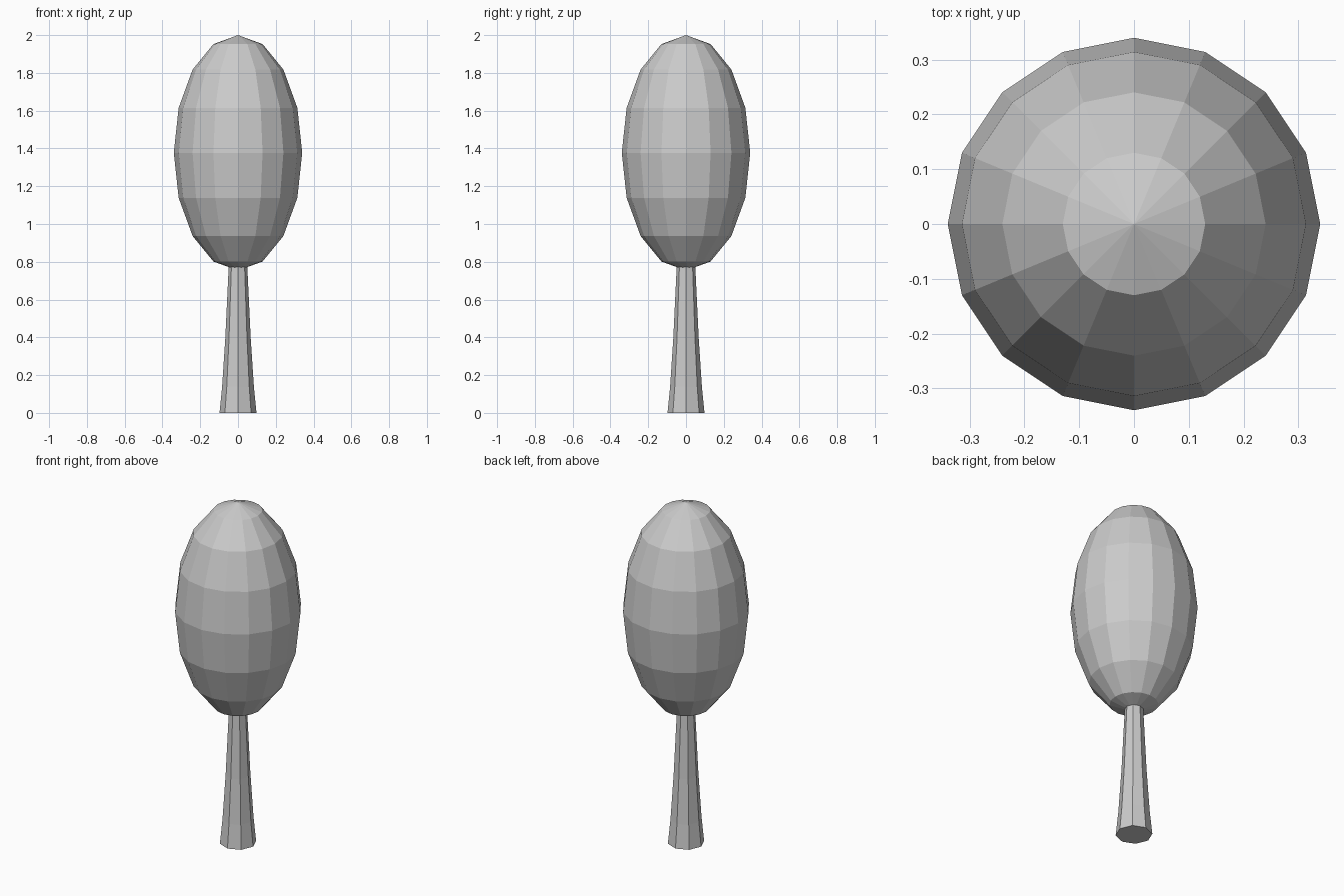
import bpy
import bmesh
import math
from mathutils import Matrix

cube = bpy.data.objects.get("Cube")
if cube:
    bpy.data.objects.remove(cube, do_unlink=True)

grey = bpy.data.materials.new("light_grey")
grey.use_nodes = True
grey.diffuse_color = (0.6, 0.6, 0.6, 1)
grey.node_tree.nodes["Principled BSDF"].inputs["Base Color"].default_value = grey.diffuse_color


def add_object(name, bm):
    bmesh.ops.recalc_face_normals(bm, faces=bm.faces)
    mesh = bpy.data.meshes.new(name)
    bm.to_mesh(mesh)
    bm.free()
    mesh.materials.append(grey)
    obj = bpy.data.objects.new(name, mesh)
    bpy.context.collection.objects.link(obj)
    return obj


# Crown: a stretched, flat-faced ball
bm = bmesh.new()
shape = Matrix.Translation((0, 0, 1.377)) @ Matrix.Diagonal((0.34, 0.34, 0.623, 1))
bmesh.ops.create_uvsphere(bm, u_segments=16, v_segments=8, radius=1, matrix=shape)
add_object("crown", bm)

# Trunk: eight-sided, flaring towards the ground
SIDES = 8
profile = [(0.098, 0), (0.084, 0.14), (0.067, 0.4), (0.05, 0.76), (0.049, 0.8)]
bm = bmesh.new()
rings = []
for radius, z in profile:
    angles = [math.tau * i / SIDES for i in range(SIDES)]
    rings.append([bm.verts.new((radius * math.cos(a), radius * math.sin(a), z)) for a in angles])
for low, high in zip(rings, rings[1:]):
    for i in range(SIDES):
        j = (i + 1) % SIDES
        bm.faces.new((low[i], low[j], high[j], high[i]))
bm.faces.new(rings[0])
bm.faces.new(rings[-1])
add_object("trunk", bm)
